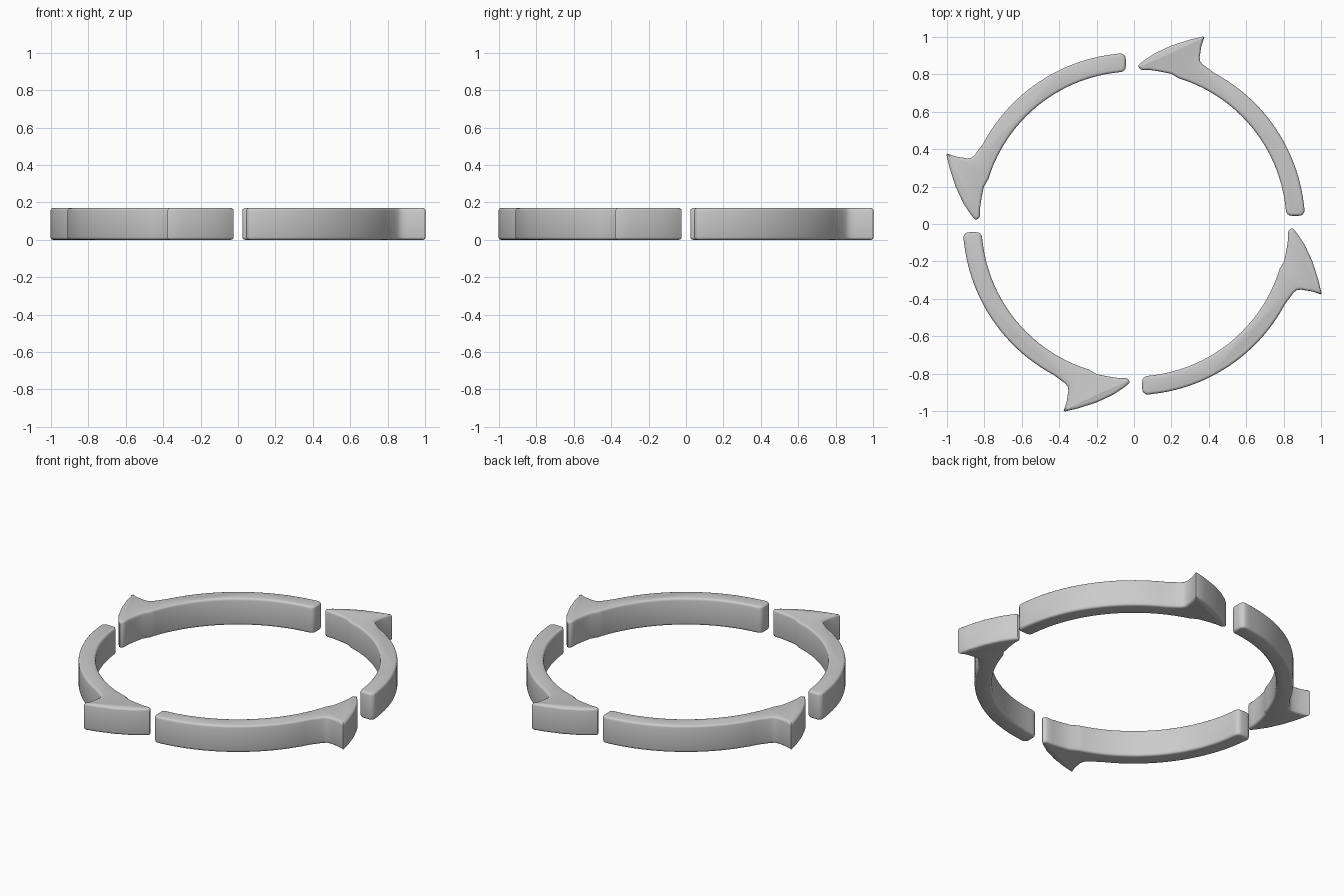
import bpy, bmesh
from math import sin, cos, radians, pi

if "Cube" in bpy.data.objects:
    bpy.data.objects.remove(bpy.data.objects["Cube"])

R_OUT, R_IN, HEIGHT = 0.914, 0.815, 0.17


def polar(r, deg):
    return (r * cos(radians(deg)), r * sin(radians(deg)))


def arc(r, a0, a1, n):
    return [polar(r, a0 + (a1 - a0) * i / n) for i in range(n + 1)]


def corner(cx, cy, r, a0, a1, n=4):
    return [(cx + x, cy + y) for x, y in arc(r, a0, a1, n)]


# Outline of one arrow, counter-clockwise: tail, outer arc, barb, tip, inner arc
outline = corner(0.842, 0.074, 0.03, 180, 270)
outline += corner(0.882, 0.074, 0.03, 270, 360)
outline += arc(R_OUT, 7, 62, 24)
outline += [(0.396, 0.832), (0.367, 0.853), (0.354, 0.870), (0.351, 0.892),
            (0.360, 0.950), (0.377, 1.000), (0.368, 1.002),
            (0.300, 0.986), (0.200, 0.954), (0.110, 0.912), (0.050, 0.872),
            (0.024, 0.850), (0.023, 0.842), (0.032, 0.829), (0.044, 0.823)]
outline += [(0.08, 0.824), (0.14, 0.815), (0.20, 0.803)]
outline += arc(R_IN, 73, 7, 28)


def make_arrow(name, turn):
    bm = bmesh.new()
    c, s = cos(turn), sin(turn)
    face = bm.faces.new([bm.verts.new((x * c - y * s, x * s + y * c, 0))
                         for x, y in outline])
    res = bmesh.ops.extrude_face_region(bm, geom=[face])
    top = [v for v in res["geom"] if isinstance(v, bmesh.types.BMVert)]
    bmesh.ops.translate(bm, verts=top, vec=(0, 0, HEIGHT))
    bmesh.ops.recalc_face_normals(bm, faces=bm.faces)
    # Soften the top and bottom rims
    rims = [e for e in bm.edges if abs(e.verts[0].co.z - e.verts[1].co.z) < 1e-5]
    bmesh.ops.bevel(bm, geom=rims, offset=0.014, segments=3, profile=0.5,
                    affect='EDGES', clamp_overlap=False)
    mesh = bpy.data.meshes.new(name)
    bm.to_mesh(mesh)
    bm.free()
    obj = bpy.data.objects.new(name, mesh)
    bpy.context.collection.objects.link(obj)
    bpy.ops.object.select_all(action='DESELECT')
    obj.select_set(True)
    bpy.context.view_layer.objects.active = obj
    bpy.ops.object.shade_smooth_by_angle(angle=radians(35))


# Four curved arrows chasing each other around the ring
for i in range(4):
    make_arrow(f"curved_arrow_{i + 1}", i * pi / 2)
